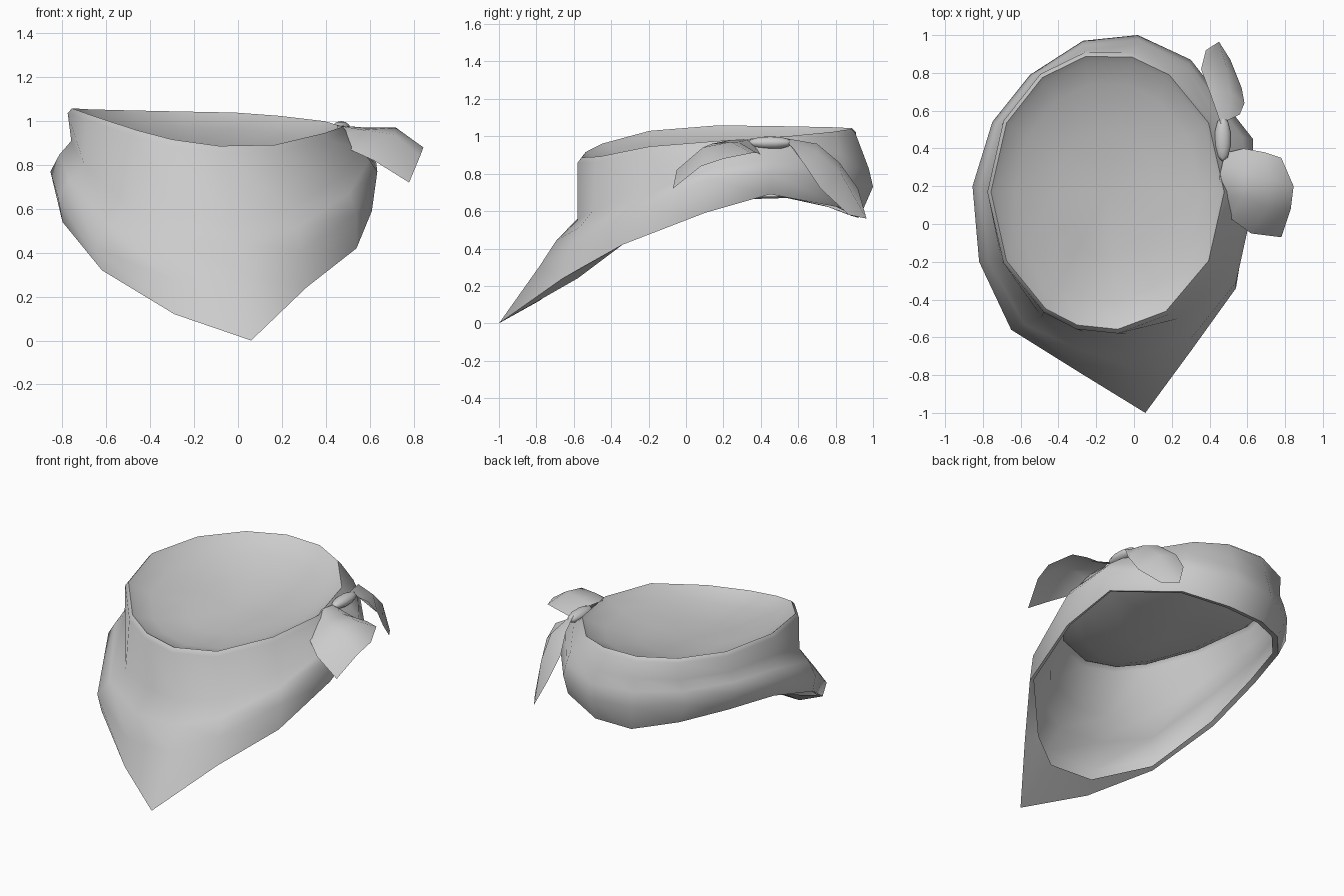
import bpy, bmesh
from math import sin, cos, radians

def make(name, rows, closed=False, cap=None):
    """Loft a list of point rows into a smooth sheet; optional cap point on first row."""
    bm = bmesh.new()
    grid = [[bm.verts.new(p) for p in r] for r in rows]
    n = len(rows[0])
    for a, b in zip(grid, grid[1:]):
        for i in range(n if closed else n - 1):
            j = (i + 1) % n
            bm.faces.new((a[i], b[i], b[j], a[j]))
    if cap:
        c = bm.verts.new(cap)
        for i in range(n):
            bm.faces.new((c, grid[0][i], grid[0][(i + 1) % n]))
    bmesh.ops.recalc_face_normals(bm, faces=bm.faces)
    me = bpy.data.meshes.new(name)
    bm.to_mesh(me)
    bm.free()
    ob = bpy.data.objects.new(name, me)
    bpy.context.collection.objects.link(ob)
    bpy.ops.object.select_all(action='DESELECT')
    ob.select_set(True)
    bpy.context.view_layer.objects.active = ob
    bpy.ops.object.shade_smooth_by_angle(angle=radians(60))
    return ob

# scarf: angle and height of the neck rim, per column, counter-clockwise from the front
angles = [-85, -60, -30, 0, 30, 58, 78, 101, 124, 150, 180, 210, 238, 255]
rim_z = [.885, .89, .945, .975, 1.0, 1.025, 1.04, 1.045, 1.05, 1.055, 1.06, 1.03, .96, .915]
# outer cloth: collar foot, widest fold, hem
foot = [(-.04, -.58, .55), (.24, -.5, .6), (.46, -.23, .74), (.55, .12, .87), (.5, .47, .93),
        (.28, .82, .91), (.02, .95, .9), (-.27, .92, .91), (-.5, .78, .91), (-.70, .52, .92),
        (-.76, .18, .91), (-.70, -.2, .8), (-.49, -.49, .6), (-.27, -.57, .57)]
fold = [(.04, -.78, .31), (.29, -.62, .41), (.54, -.31, .58), (.635, .12, .77), (.63, .45, .81),
        (.3, .87, .76), (.02, 1.0, .73), (-.27, .97, .74), (-.55, .79, .76), (-.75, .54, .79),
        (-.855, .2, .77), (-.82, -.2, .65), (-.65, -.56, .42), (-.3, -.74, .28)]
hem = [(.06, -1, 0), (.31, -.66, .24), (.54, -.34, .42), (.61, .1, .59), (.57, .45, .69),
       (.3, .82, .62), (.02, .93, .57), (-.24, .92, .565), (-.49, .77, .62), (-.69, .54, .67),
       (-.79, .2, .66), (-.80, -.2, .54), (-.62, -.56, .32), (-.29, -.785, .12)]

def rim(scale, drop):
    return [(-.14 + .63 * scale * cos(radians(a)), .17 + .745 * scale * sin(radians(a)),
             .98 + (z - .98) * scale - drop) for a, z in zip(angles, rim_z)]

shoulder = [(a[0] * .43 + b[0] * .57, a[1] * .43 + b[1] * .57, a[2] * .55 + b[2] * .45)
            for a, b in zip(foot, fold)]
turned = [(x * .96, y * .96, z + .01) for x, y, z in hem]   # hem turned inwards
turned[0], turned[1], turned[-1] = (.05, -.72, .18), (.27, -.58, .24), (-.25, -.7, .18)
make("scarf", [rim(.45, .11), rim(.78, .065), rim(.94, .02), rim(.98, 0), rim(1.01, .025),
               foot, shoulder, fold, hem, turned], True, (-.14, .17, .85))

# two loose ends of the tied scarf
make("front_tail", [
    [(.46, .14, .93), (.45, .24, .98), (.47, .33, .98), (.5, .38, .93)],
    [(.51, .03, .87), (.57, .14, .96), (.58, .28, .97), (.58, .40, .90)],
    [(.62, -.05, .82), (.71, .09, .94), (.72, .24, .97), (.69, .38, .91)],
    [(.78, -.07, .72), (.83, .08, .84), (.845, .2, .88), (.78, .35, .91)]])
make("back_tail", [
    [(.46, .53, .99), (.5, .55, .96), (.56, .58, .93)],
    [(.40, .70, .96), (.51, .70, .92), (.585, .64, .84)],
    [(.355, .82, .86), (.49, .83, .80), (.57, .72, .72)],
    [(.38, .92, .72), (.45, .965, .56), (.51, .87, .58)]])

# knot between them
bpy.ops.mesh.primitive_uv_sphere_add(segments=10, ring_count=6, radius=1, location=(.47, .45, .965))
knot = bpy.context.object
knot.name = "knot"
knot.scale = (.045, .12, .035)
bpy.ops.object.shade_smooth()
